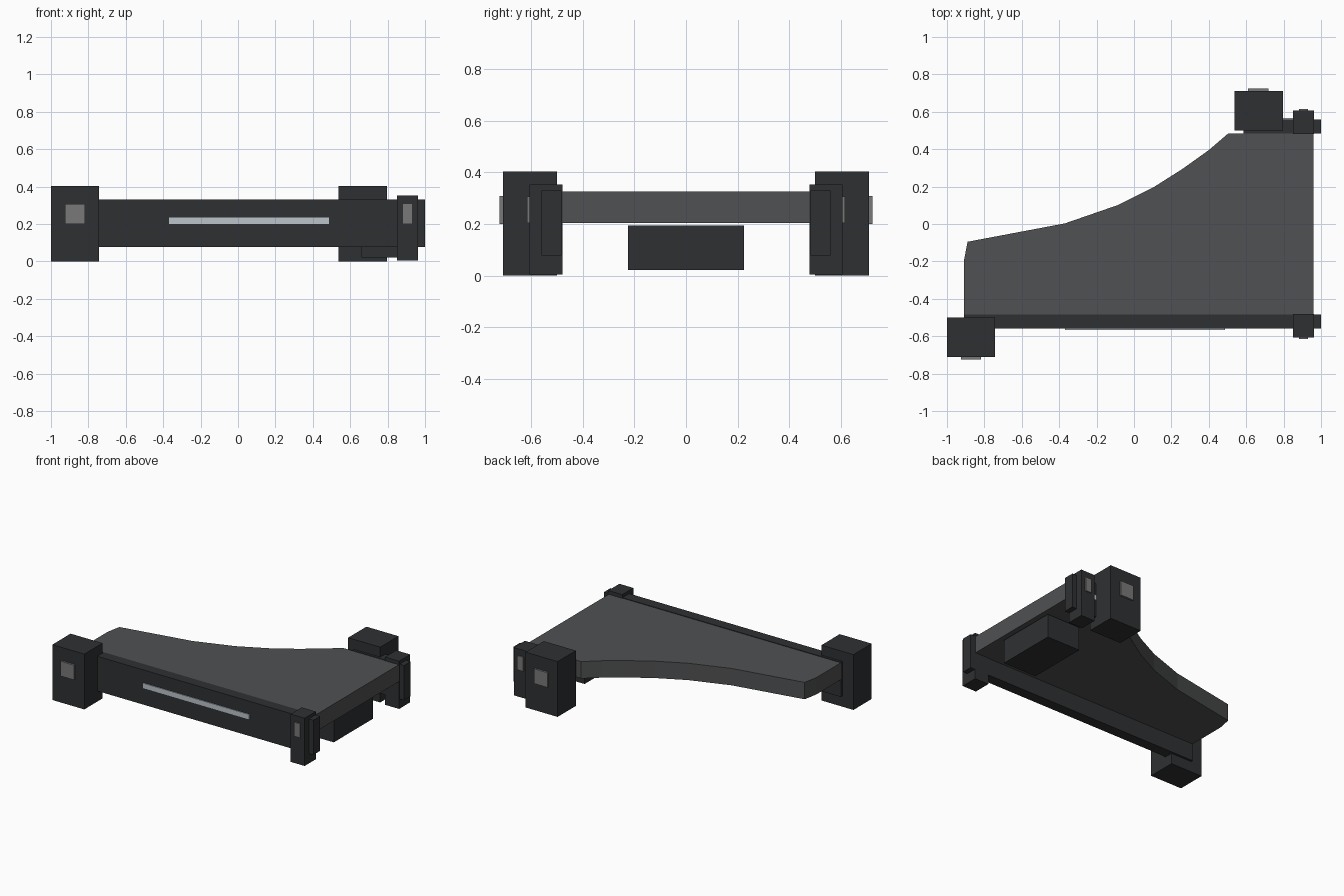
import bpy, bmesh

if "Cube" in bpy.data.objects:
    bpy.data.objects.remove(bpy.data.objects["Cube"])


def material(name, r, g, b):
    m = bpy.data.materials.new(name)
    m.diffuse_color = (r, g, b, 1)
    m.use_nodes = True
    m.node_tree.nodes["Principled BSDF"].inputs["Base Color"].default_value = m.diffuse_color
    return m


DARK = material("dark_plastic", 0.028, 0.030, 0.032)
GREY = material("deck_grey", 0.08, 0.082, 0.084)
PAD = material("pad_grey", 0.19, 0.19, 0.19)
LIGHT = material("light_strip", 0.50, 0.55, 0.60)


def prism(name, outline, z0, z1, mat):
    """Extrude a flat xy outline from z0 up to z1."""
    bm = bmesh.new()
    base = bm.faces.new([bm.verts.new((x, y, z0)) for x, y in outline])
    top = bmesh.ops.extrude_face_region(bm, geom=[base])["geom"]
    bmesh.ops.translate(bm, vec=(0, 0, z1 - z0),
                        verts=[v for v in top if isinstance(v, bmesh.types.BMVert)])
    bmesh.ops.recalc_face_normals(bm, faces=bm.faces)
    me = bpy.data.meshes.new(name)
    bm.to_mesh(me)
    bm.free()
    me.materials.append(mat)
    ob = bpy.data.objects.new(name, me)
    bpy.context.collection.objects.link(ob)
    return ob


def box(name, x0, x1, y0, y1, z0, z1, mat):
    return prism(name, [(x0, y0), (x1, y0), (x1, y1), (x0, y1)], z0, z1, mat)


# Deck with the swept curved back edge
prism("deck", [(-0.91, -0.485), (0.96, -0.485), (0.96, 0.485), (0.505, 0.485),
               (0.40, 0.395), (0.26, 0.295), (0.11, 0.20), (-0.09, 0.10),
               (-0.37, 0.003), (-0.89, -0.095), (-0.91, -0.20)], 0.203, 0.326, GREY)

# Box hung under the deck
box("underside_box", 0.66, 0.93, -0.225, 0.225, 0.022, 0.195, DARK)

# Per side: sign of y, rail start, strip range, large post start, pad start
sides = [("front", -1, -0.91, (-0.37, 0.487), -1.0, -0.925),
         ("back", 1, 0.585, (0.70, 0.87), 0.538, 0.61)]
for side, s, rail_x, strip, post_x, pad_x in sides:
    def part(name, x0, x1, near, far, z0, z1, mat):
        y0, y1 = sorted((s * near, s * far))
        box(side + "_" + name, x0, x1, y0, y1, z0, z1, mat)

    # Side rail and its light strip
    part("rail", rail_x, 1.0, 0.483, 0.56, 0.077, 0.33, DARK)
    part("light_strip", *strip, 0.555, 0.566, 0.20, 0.236, LIGHT)
    # Large post with pad
    part("large_post", post_x, post_x + 0.258, 0.50, 0.71, 0, 0.403, DARK)
    part("large_pad", pad_x, pad_x + 0.108, 0.69, 0.724, 0.20, 0.308, PAD)
    # Small post with pad
    part("small_post", 0.85, 0.963, 0.48, 0.608, 0.005, 0.353, DARK)
    part("small_pad", 0.882, 0.93, 0.59, 0.616, 0.203, 0.306, PAD)
